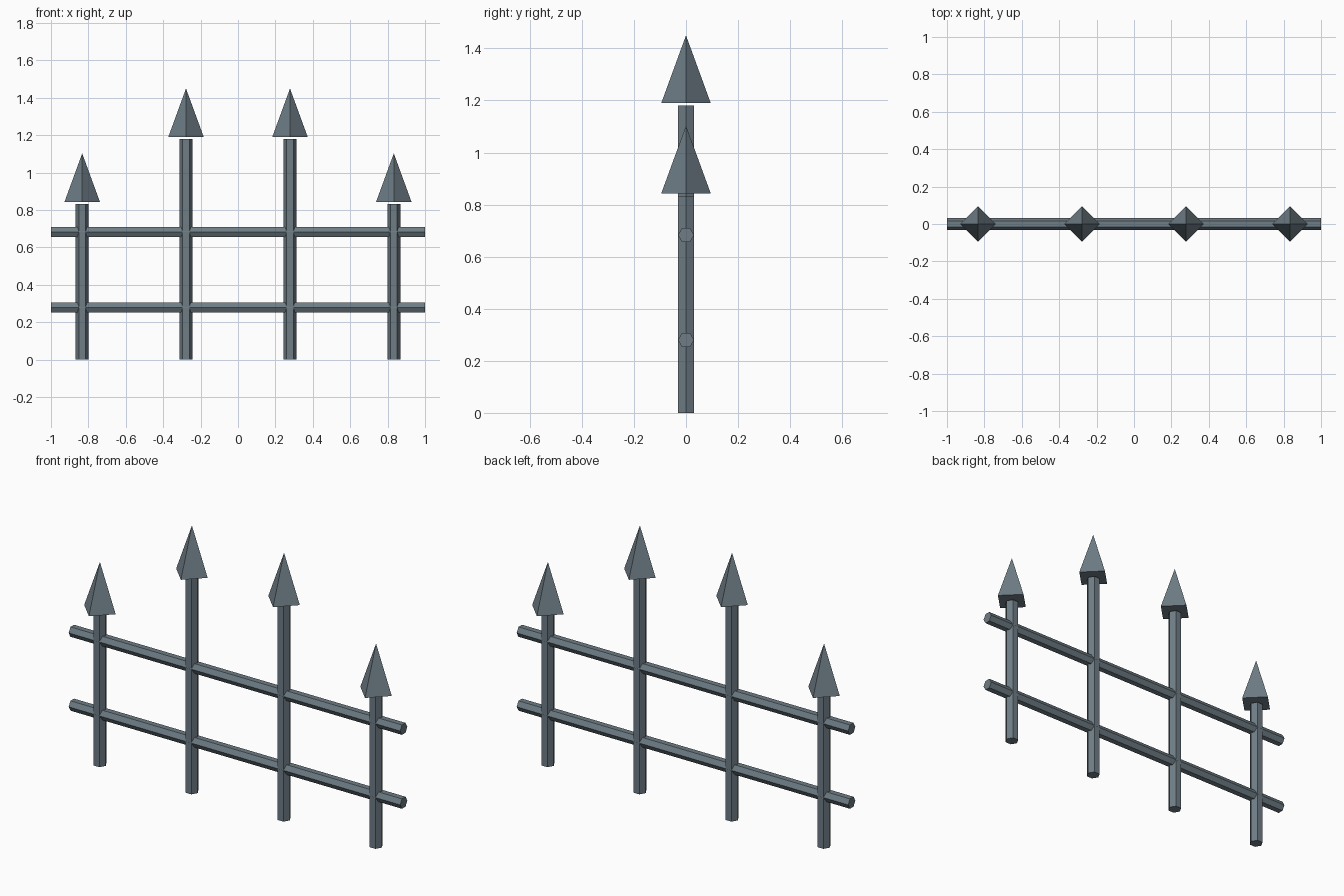
import bpy, math
from mathutils import Matrix

if "Cube" in bpy.data.objects:
    bpy.data.objects.remove(bpy.data.objects["Cube"])

iron = bpy.data.materials.new("grey iron")
iron.diffuse_color = (0.156, 0.205, 0.235, 1)
iron.use_nodes = True
iron.node_tree.nodes["Principled BSDF"].inputs["Base Color"].default_value = iron.diffuse_color


def prism(name, sides, r1, r2, length, centre, rot=(0, 0, 0)):
    """Flat-shaded cone or cylinder with its first corner on +x."""
    bpy.ops.mesh.primitive_cone_add(vertices=sides, radius1=r1, radius2=r2, depth=length)
    ob = bpy.context.object
    ob.name = ob.data.name = name
    # put a corner exactly on the x axis
    v = ob.data.vertices[0].co
    ob.data.transform(Matrix.Rotation(-math.atan2(v.y, v.x), 4, 'Z'))
    ob.location, ob.rotation_euler = centre, rot
    ob.data.materials.append(iron)
    return ob


# upright posts with floating spear heads, shorter at the two ends
for side, sx in (("left", -1), ("right", 1)):
    for place, x, h in (("outer", 0.833, 0.833), ("inner", 0.278, 1.18)):
        prism(f"{side}_{place}_post", 6, 0.035, 0.035, h, (sx * x, 0, h / 2))
        prism(f"{side}_{place}_spear_head", 4, 0.095, 0, 0.26, (sx * x, 0, h + 0.14))

# horizontal hexagonal rails: local z along x, corners facing front and back
for name, z in (("lower_rail", 0.28), ("upper_rail", 0.683)):
    prism(name, 6, 0.031, 0.031, 2.0, (0, 0, z), (math.pi / 2, 0, math.pi / 2))
